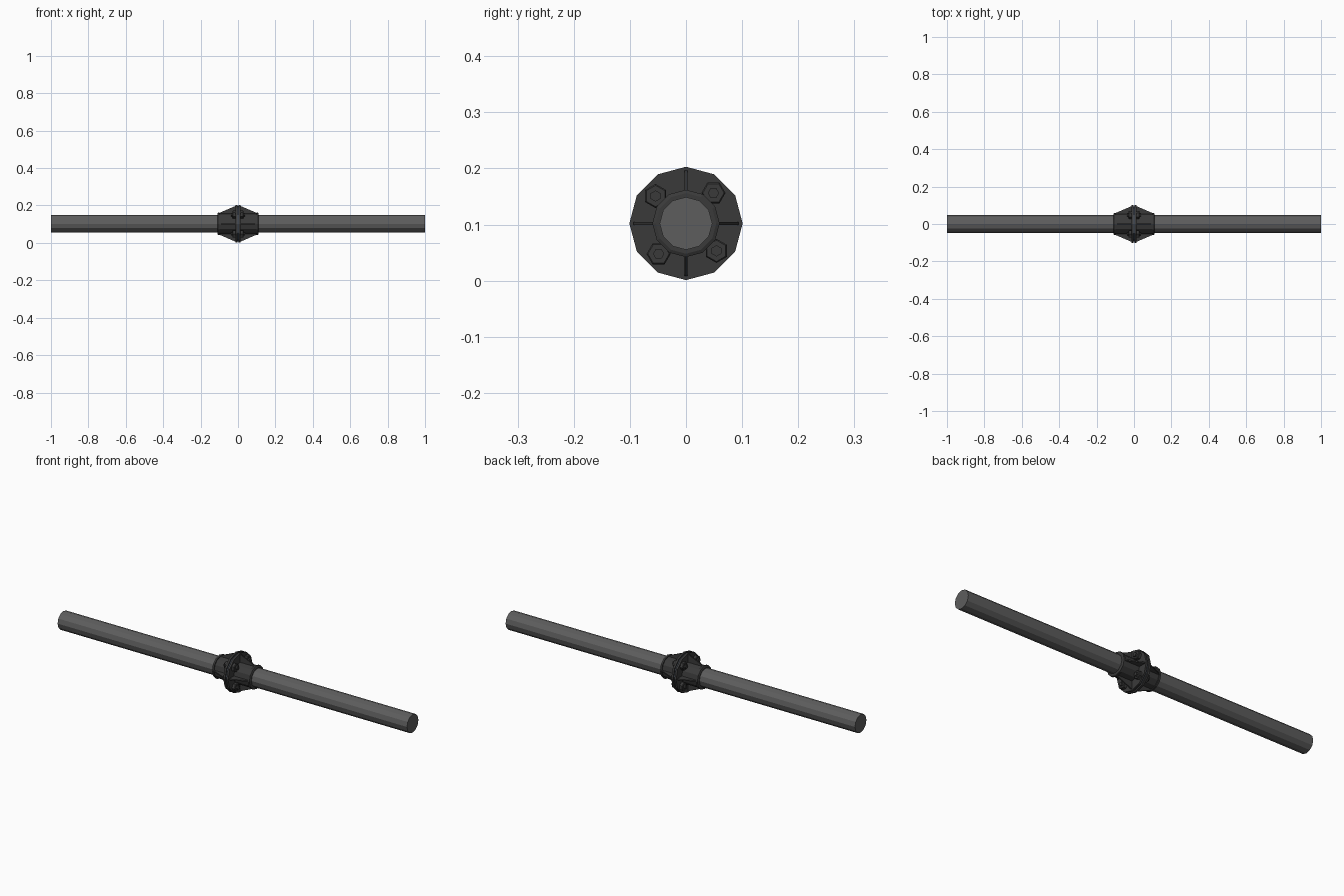
import bpy, bmesh
from math import sin, cos, tau, radians

if "Cube" in bpy.data.objects:
    bpy.data.objects.remove(bpy.data.objects["Cube"])

ZC = 0.102  # height of the pipe axis


def material(name, rgb):
    m = bpy.data.materials.new(name)
    m.diffuse_color = (*rgb, 1)
    m.use_nodes = True
    m.node_tree.nodes["Principled BSDF"].inputs["Base Color"].default_value = m.diffuse_color
    return m


steel = material("pipe_grey", (0.11, 0.11, 0.11))
iron = material("dark_iron", (0.042, 0.042, 0.042))
seal = material("seal_blue_grey", (0.07, 0.085, 0.11))


def finish(bm, name, mat):
    bmesh.ops.recalc_face_normals(bm, faces=bm.faces)
    me = bpy.data.meshes.new(name)
    bm.to_mesh(me)
    bm.free()
    me.materials.append(mat)
    ob = bpy.data.objects.new(name, me)
    bpy.context.collection.objects.link(ob)
    return ob


def lathe(name, profile, mat, sides=12, y=0, z=0, turn=0):
    """Turn (x, radius) points around an axis along x, with closed ends."""
    bm = bmesh.new()
    rings = []
    for x, r in profile:
        rings.append([bm.verts.new((x, y + r * cos(turn + tau * i / sides),
                                    ZC + z + r * sin(turn + tau * i / sides)))
                      for i in range(sides)])
    for a, b in zip(rings, rings[1:]):
        for i in range(sides):
            j = (i + 1) % sides
            bm.faces.new((a[i], a[j], b[j], b[i]))
    bm.faces.new(rings[0])
    bm.faces.new(rings[-1])
    return finish(bm, name, mat)


def rib(name, s, ang):
    """Triangular web between the flange face and the sleeve."""
    outline = [(0.008, 0.05), (0.1, 0.05), (0.1, 0.058),
               (0.017, 0.094), (0.008, 0.094)]
    bm = bmesh.new()
    c, n = cos(ang), sin(ang)
    sides = []
    for t in (-0.003, 0.003):
        sides.append([bm.verts.new((s * x, r * c - t * n, ZC + r * n + t * c))
                      for x, r in outline])
    a, b = sides
    bm.faces.new(a)
    bm.faces.new(b)
    for i in range(len(a)):
        j = (i + 1) % len(a)
        bm.faces.new((a[i], a[j], b[j], b[i]))
    finish(bm, name, iron)


# Long pipe and the seal between the two flanges
lathe("pipe", [(-1, 0.047), (1, 0.047)], steel)
lathe("seal_ring", [(-0.005, 0.094), (0.005, 0.094)], seal)

for side, s in (("left", -1), ("right", 1)):
    # Flange disc, sleeve and end lip in one turned piece
    lathe(f"{side}_flange", [(s * x, r) for x, r in (
        (0.004, 0.101), (0.014, 0.101), (0.014, 0.055), (0.098, 0.055),
        (0.098, 0.060), (0.107, 0.060), (0.110, 0.054), (0.110, 0.046))], iron)
    # Stiffening ribs, then nuts and stud ends between them
    for k in range(4):
        rib(f"{side}_rib_{k + 1}", s, tau * k / 4)
        a = radians(48) + tau * k / 4
        y, z = 0.073 * cos(a), 0.073 * sin(a)
        lathe(f"{side}_nut_{k + 1}", [(s * x, r) for x, r in (
            (0.012, 0.0215), (0.027, 0.0215), (0.030, 0.019))],
            iron, 6, y, z, a + radians(12))
        lathe(f"{side}_stud_{k + 1}", [(s * 0.025, 0.010), (s * 0.038, 0.010)],
              iron, 6, y, z, a + radians(12))
